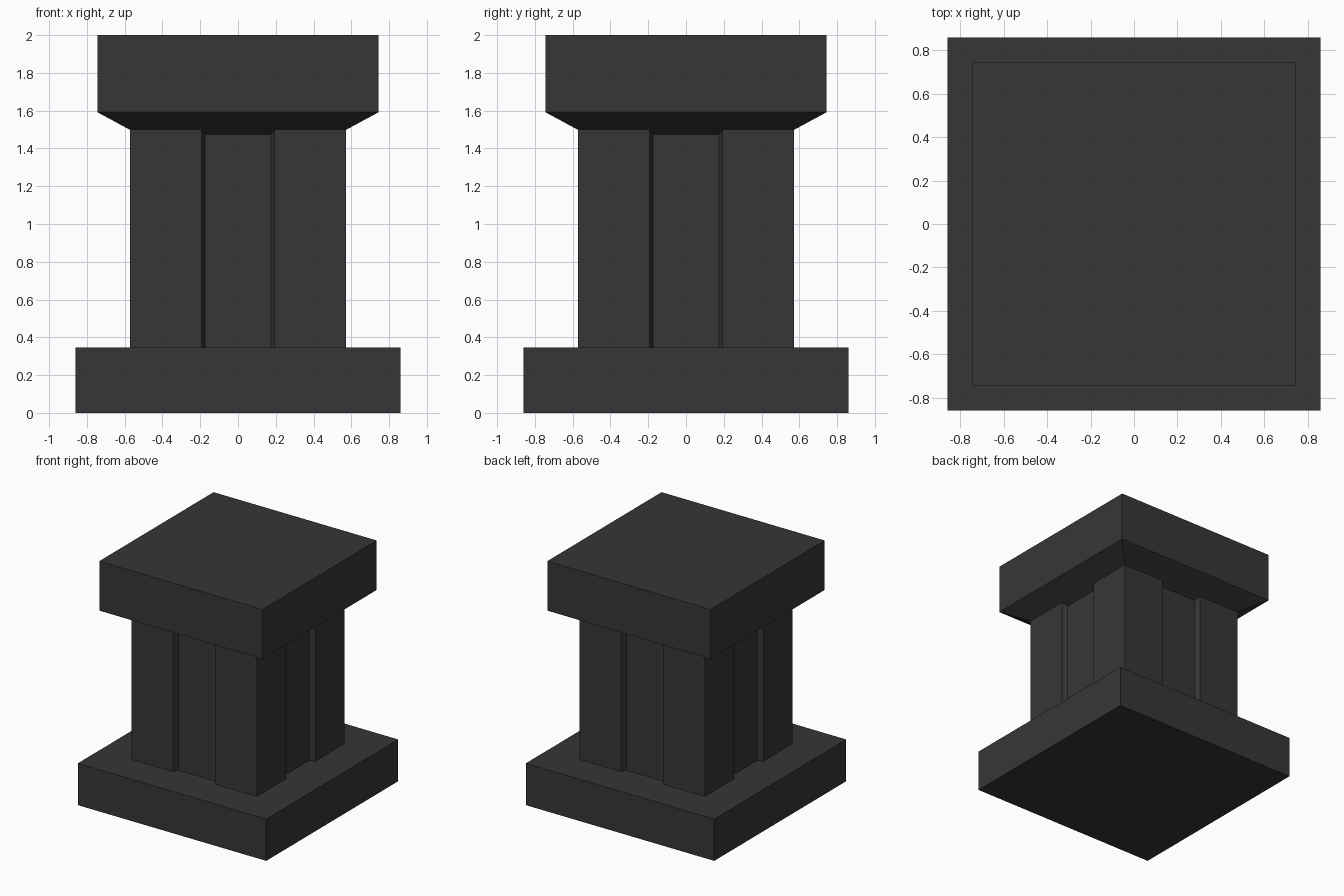
import bpy, bmesh

if "Cube" in bpy.data.objects:
    bpy.data.objects.remove(bpy.data.objects["Cube"])

stone = bpy.data.materials.new("dark_grey_stone")
stone.diffuse_color = (0.037, 0.037, 0.037, 1)
stone.use_nodes = True
stone.node_tree.nodes["Principled BSDF"].inputs["Base Color"].default_value = stone.diffuse_color


def loft(name, sections):
    """Closed solid through (outline, z) sections with equal point counts."""
    bm = bmesh.new()
    rings = [[bm.verts.new((x, y, z)) for x, y in pts] for pts, z in sections]
    n = len(rings[0])
    bm.faces.new(rings[0][::-1])
    bm.faces.new(rings[-1])
    for a, b in zip(rings, rings[1:]):
        for i in range(n):
            j = (i + 1) % n
            bm.faces.new((a[i], a[j], b[j], b[i]))
    bmesh.ops.recalc_face_normals(bm, faces=bm.faces)
    me = bpy.data.meshes.new(name)
    bm.to_mesh(me)
    bm.free()
    me.materials.append(stone)
    ob = bpy.data.objects.new(name, me)
    bpy.context.collection.objects.link(ob)
    return ob


def square(r):
    return [(-r, -r), (r, -r), (r, r), (-r, r)]


# Base slab
loft("base_slab", [(square(0.86), 0), (square(0.86), 0.345)])

# Shaft: square with a shallow bevelled recess in each side
R, IN, G0, G1 = 0.573, 0.528, 0.193, 0.175
side = [(-R, -R), (-G0, -R), (-G1, -IN), (G1, -IN), (G0, -R)]
outline = []
for turn in range(4):
    outline += side
    side = [(-y, x) for x, y in side]
loft("recessed_shaft", [(outline, 0.345), (outline, 1.51)])

# Cap: flared underside and square block
loft("flared_cap", [(square(0.515), 1.468), (square(0.745), 1.592), (square(0.745), 2.0)])
